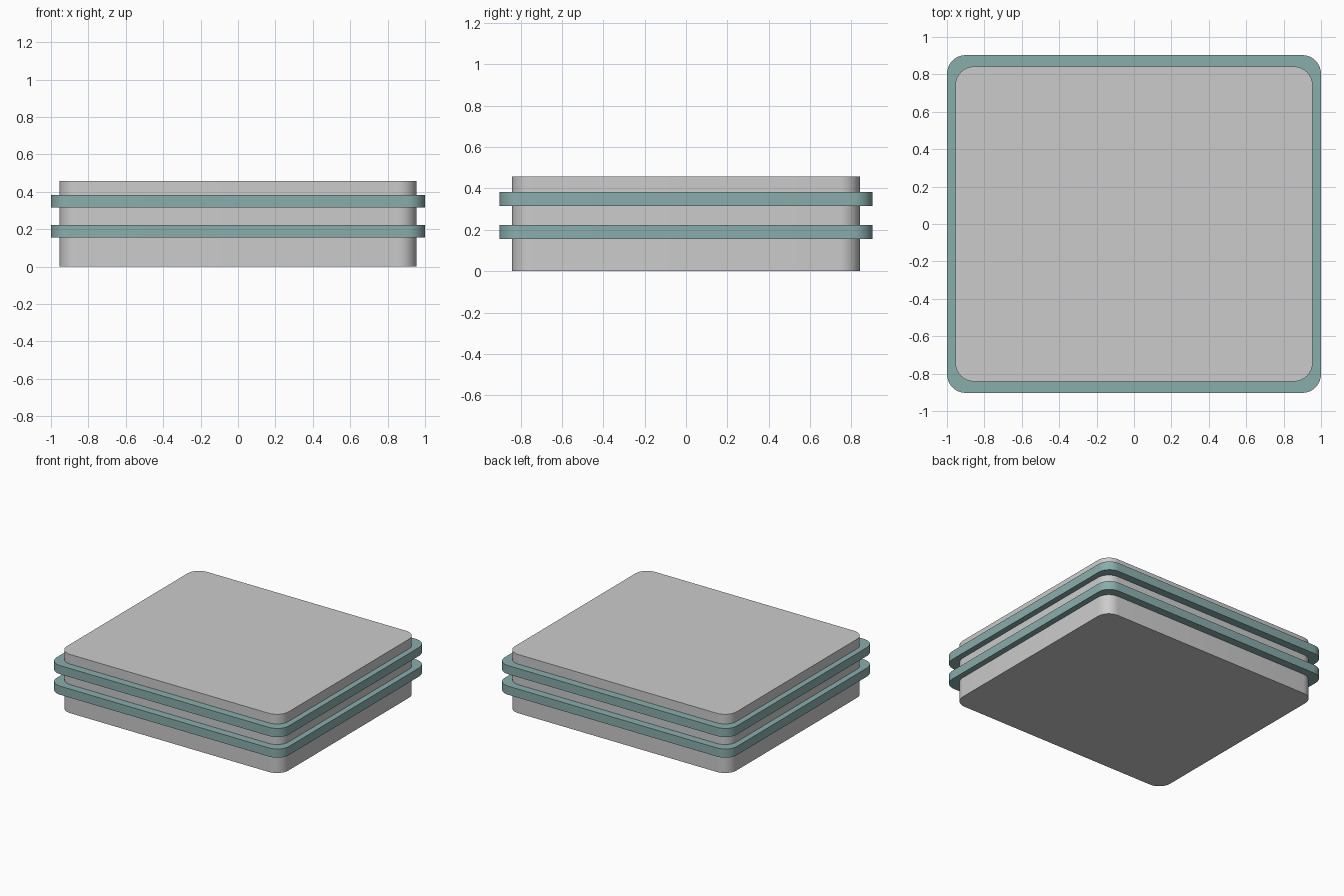
import bpy, bmesh, math

if "Cube" in bpy.data.objects:
    bpy.data.objects.remove(bpy.data.objects["Cube"])


def rounded_slab(name, hx, hy, z0, z1, radius, segments=8, material=None):
    """Solid slab with rounded vertical corners."""
    bm = bmesh.new()
    ring = []
    for i, (sx, sy) in enumerate([(1, 1), (-1, 1), (-1, -1), (1, -1)]):
        for k in range(segments + 1):
            a = math.pi / 2 * (i + k / segments)
            ring.append(bm.verts.new((sx * (hx - radius) + radius * math.cos(a),
                                      sy * (hy - radius) + radius * math.sin(a), z0)))
    base = bm.faces.new(ring)
    ext = bmesh.ops.extrude_face_region(bm, geom=[base], use_keep_orig=True)
    top = [g for g in ext["geom"] if isinstance(g, bmesh.types.BMVert)]
    bmesh.ops.translate(bm, verts=top, vec=(0, 0, z1 - z0))
    bmesh.ops.recalc_face_normals(bm, faces=bm.faces)
    mesh = bpy.data.meshes.new(name)
    bm.to_mesh(mesh)
    bm.free()
    obj = bpy.data.objects.new(name, mesh)
    bpy.context.collection.objects.link(obj)
    if material:
        mesh.materials.append(material)
    bpy.ops.object.select_all(action='DESELECT')
    obj.select_set(True)
    bpy.context.view_layer.objects.active = obj
    bpy.ops.object.shade_smooth_by_angle(angle=math.radians(35))
    return obj


teal = bpy.data.materials.new("teal")
teal.diffuse_color = (0.25, 0.42, 0.41, 1)
teal.use_nodes = True
teal.node_tree.nodes["Principled BSDF"].inputs["Base Color"].default_value = teal.diffuse_color

# Main block
rounded_slab("body", 0.955, 0.842, 0, 0.457, 0.10)

# Two projecting bands
for name, z in (("lower_band", 0.155), ("upper_band", 0.315)):
    rounded_slab(name, 1.0, 0.903, z, z + 0.067, 0.10, material=teal)
